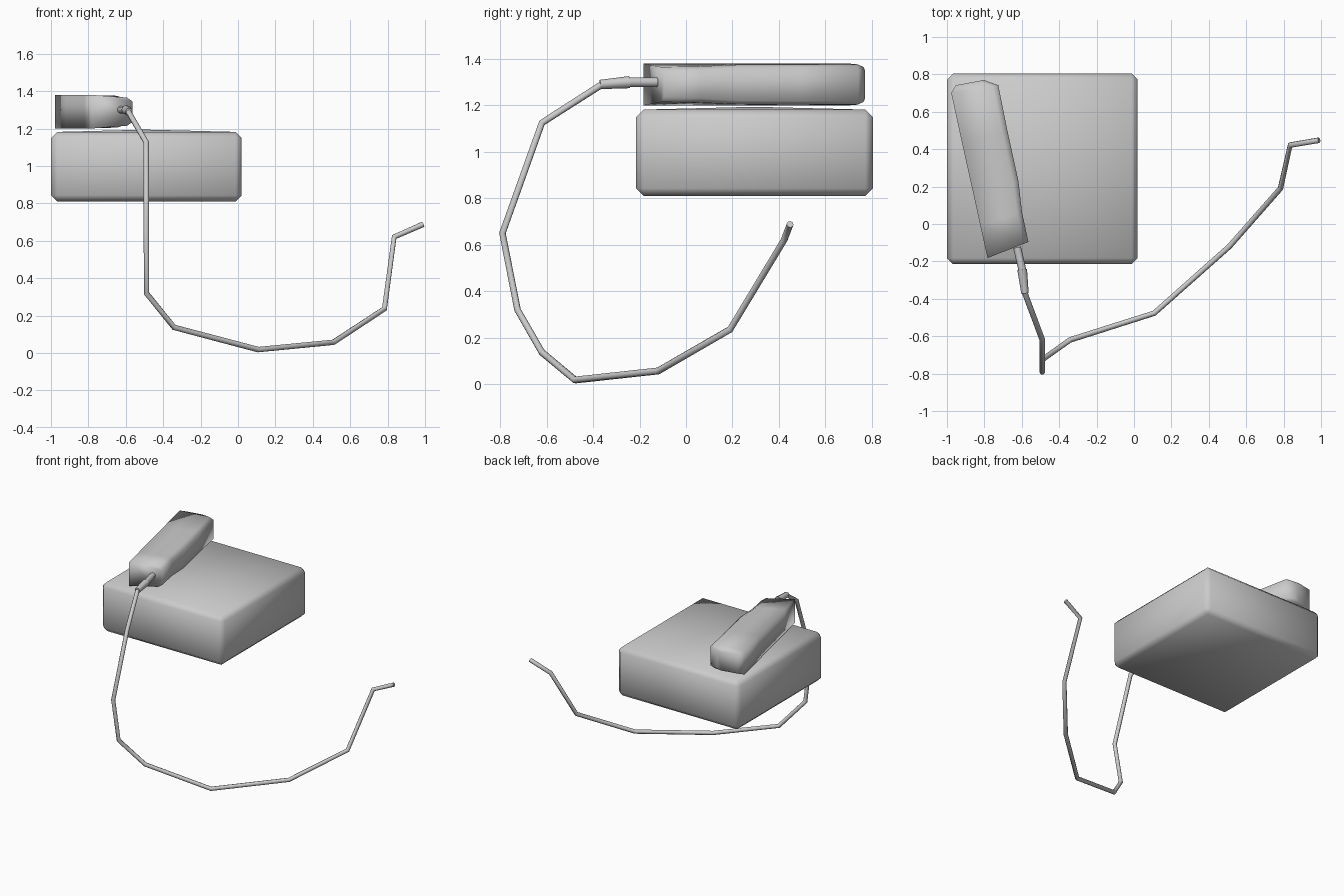
import bpy, bmesh
from mathutils import Vector

if "Cube" in bpy.data.objects:
    bpy.data.objects.remove(bpy.data.objects["Cube"])


def finish(name, bm):
    bmesh.ops.recalc_face_normals(bm, faces=bm.faces)
    me = bpy.data.meshes.new(name)
    bm.to_mesh(me)
    bm.free()
    for p in me.polygons:
        p.use_smooth = True
    ob = bpy.data.objects.new(name, me)
    bpy.context.collection.objects.link(ob)
    return ob


def tube(name, pts, radii):
    cu = bpy.data.curves.new(name, 'CURVE')
    cu.dimensions = '3D'
    cu.bevel_depth = 1.0
    cu.bevel_resolution = 2
    cu.use_fill_caps = True
    sp = cu.splines.new('POLY')
    sp.points.add(len(pts) - 1)
    for p, co, r in zip(sp.points, pts, radii):
        p.co = (*co, 1)
        p.radius = r
    ob = bpy.data.objects.new(name, cu)
    bpy.context.collection.objects.link(ob)
    return ob


# Base box: bevelled block with a slightly crowned top
bm = bmesh.new()
bmesh.ops.create_cube(bm, size=1)
for v in bm.verts:
    v.co = Vector((-0.49 + v.co.x * 1.02, 0.295 + v.co.y * 1.02, 0.996 + v.co.z * 0.372))
bmesh.ops.bevel(bm, geom=bm.edges[:], offset=0.033, segments=1, affect='EDGES')
bm.faces.ensure_lookup_table()
top = max(bm.faces, key=lambda f: f.calc_center_median().z)
bmesh.ops.poke(bm, faces=[top], offset=0.012)
finish("base_box", bm)

# Handset: lofted sections running back from the cord end
origin = Vector((-0.783, -0.182, 1.29))
along = Vector((-0.216, 0.976, 0))
across = Vector((0.976, 0.216, 0))
# u at left, u at right, left v, right v, half heights left / shoulder / right
sections = [
    (0.000, 0.037, 0.000, 0.232, 0.090, 0.075, 0.055),
    (0.180, 0.200, 0.000, 0.233, 0.090, 0.078, 0.060),
    (0.366, 0.366, 0.000, 0.250, 0.090, 0.085, 0.070),
    (0.640, 0.640, 0.000, 0.251, 0.090, 0.086, 0.072),
    (0.905, 0.890, 0.001, 0.256, 0.090, 0.087, 0.072),
    (0.939, 0.934, 0.035, 0.186, 0.075, 0.075, 0.062),
]
bm = bmesh.new()
rings = []
for u0, u1, v0, v1, a, b, c in sections:
    vs = v1 - 0.03
    ring = []
    for v, z in [(v0, -a), (vs, -b), (v1, -c), (v1, c), (vs, b), (v0, a)]:
        u = u0 + (u1 - u0) * (v - v0) / (v1 - v0)
        ring.append(bm.verts.new(origin + along * u + across * v + Vector((0, 0, z))))
    rings.append(ring)
for r0, r1 in zip(rings, rings[1:]):
    for i in range(6):
        j = (i + 1) % 6
        bm.faces.new((r0[i], r0[j], r1[j], r1[i]))
bm.faces.new(rings[0])
bm.faces.new(rings[-1])
finish("handset", bm)

# Plug and strain relief where the cord enters the handset
tube("plug_pin", [(-0.625, -0.125, 1.30), (-0.596, -0.25, 1.30)], [0.021, 0.021])
tube("strain_relief", [(-0.598, -0.243, 1.30), (-0.583, -0.37, 1.29)], [0.026, 0.020])

# Cord hanging below the box and curling back up
path = [
    (-0.585, -0.365, 1.288), (-0.49, -0.62, 1.125), (-0.49, -0.79, 0.65),
    (-0.49, -0.725, 0.32), (-0.342, -0.62, 0.137), (0.108, -0.477, 0.018),
    (0.51, -0.12, 0.057), (0.783, 0.19, 0.236), (0.835, 0.422, 0.62),
    (0.99, 0.448, 0.688),
]
tube("cord", path, [0.015] * len(path))
